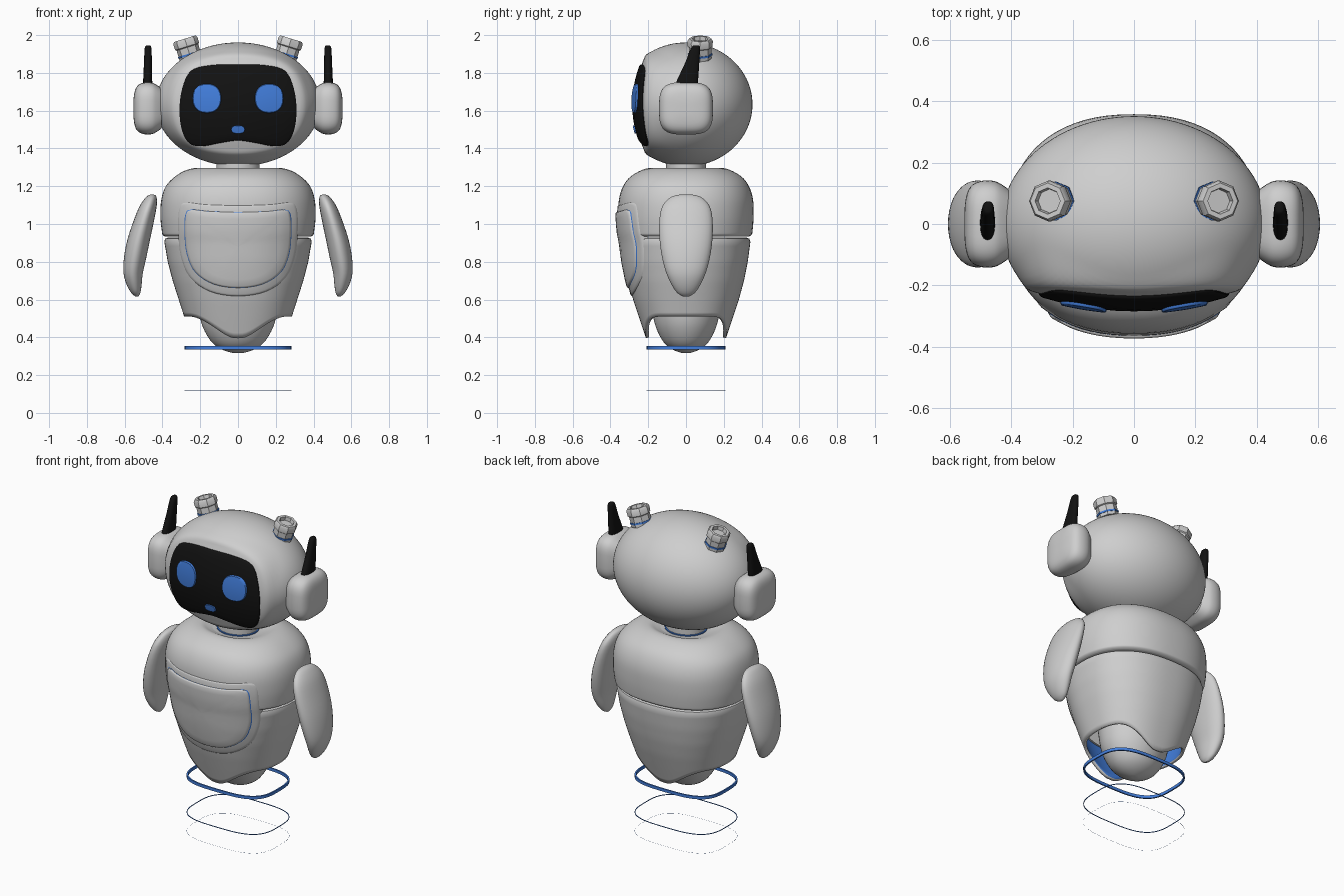
import bpy, bmesh, math
from mathutils import Vector, Matrix

if "Cube" in bpy.data.objects:
    bpy.data.objects.remove(bpy.data.objects["Cube"])


def material(name, rgb):
    m = bpy.data.materials.new(name)
    m.diffuse_color = (*rgb, 1)
    m.use_nodes = True
    m.node_tree.nodes["Principled BSDF"].inputs["Base Color"].default_value = m.diffuse_color
    return m


SHELL = material("light grey shell", (0.62, 0.62, 0.62))
BLACK = material("gloss black", (0.006, 0.006, 0.006))
BLUE = material("glow blue", (0.055, 0.21, 0.72))


def finish(name, bm, mats):
    bmesh.ops.recalc_face_normals(bm, faces=bm.faces)
    me = bpy.data.meshes.new(name)
    bm.to_mesh(me)
    bm.free()
    for m in mats:
        me.materials.append(m)
    ob = bpy.data.objects.new(name, me)
    bpy.context.collection.objects.link(ob)
    return ob


def loft(name, rings, *mats, caps=(True, True), closed=False):
    """Skin a list of equally long point rings."""
    bm = bmesh.new()
    vs = [[bm.verts.new(p) for p in r] for r in rings]
    n = len(vs[0])
    pairs = list(zip(vs, vs[1:])) + ([(vs[-1], vs[0])] if closed else [])
    for a, b in pairs:
        for i in range(n):
            j = (i + 1) % n
            bm.faces.new((a[i], a[j], b[j], b[i]))
    if not closed:
        for use, ring in zip(caps, (vs[0], vs[-1])):
            if use:
                bm.faces.new(ring)
    return finish(name, bm, mats)


def curve(pts, steps=5, closed=False):
    """Smooth curve through points of any dimension."""
    n, out = len(pts), []
    get = lambda i: Vector(pts[i % n] if closed else pts[min(max(i, 0), n - 1)])
    for i in range(n if closed else n - 1):
        a, b, c, d = (get(i + k) for k in (-1, 0, 1, 2))
        for s in range(steps):
            t = s / steps
            out.append(b + 0.5 * t * ((c - a) + t * ((2 * a - 5 * b + 4 * c - d)
                                                     + t * (3 * (b - c) + d - a))))
    return out if closed else out + [get(n - 1)]


def oval(w, d, z, x=0, y=0, p=2.0, n=48):
    """Superellipse ring."""
    f = lambda v: math.copysign(abs(v) ** (2 / p), v)
    return [Vector((x + w * f(math.cos(a)), y + d * f(math.sin(a)), z))
            for a in (2 * math.pi * i / n for i in range(n))]


def mirrored(half):
    """Close an outline given from the top centre to the bottom centre."""
    return half + [(-x, z) for x, z in half[-2:0:-1]]


def patch(name, outline, centre, surface, raise_by, mat, back=0.03):
    """Plate that follows surface(x, z) and has a softened rim."""
    rings = []
    for t, off in ((1, -back), (1, raise_by - 0.006), (0.985, raise_by - 0.002), (0.96, raise_by),
                   (0.8, raise_by), (0.6, raise_by), (0.4, raise_by), (0.2, raise_by), (0.02, raise_by)):
        ring = []
        for x, z in outline:
            px, pz = centre[0] + (x - centre[0]) * t, centre[1] + (z - centre[1]) * t
            ring.append((px, surface(px, pz) - off, pz))
        rings.append(ring)
    return loft(name, rings, mat)


def smooth(a, b, v):
    t = min(max((v - a) / (b - a), 0), 1)
    return t * t * (3 - 2 * t)


# ---- head: ellipsoid with a flattened, slightly domed face
HZ = 1.633
face = lambda x, z: -0.285 + 0.5 * x * x + 0.9 * (z - HZ) ** 2
bm = bmesh.new()
bmesh.ops.create_uvsphere(bm, u_segments=96, v_segments=64, radius=1)
for v in bm.verts:
    v.co = (v.co.x * 0.435, v.co.y * 0.352, v.co.z * 0.328 + HZ)
    if v.co.y < 0:
        s = ((abs(v.co.x) / 0.36) ** 3 + (abs(v.co.z - HZ) / 0.27) ** 3) ** (1 / 3)
        m = 1 - smooth(0.88, 1.06, s)
        v.co.y += m * (face(v.co.x, v.co.z) + 0.01 - v.co.y)
finish("head", bm, [SHELL])

# ---- face screen, eyes, mouth
screen = mirrored([(0, 1.845), (0.15, 1.84), (0.25, 1.81), (0.295, 1.72), (0.31, 1.6),
                   (0.295, 1.49), (0.255, 1.425), (0.19, 1.412), (0.1, 1.428), (0, 1.442)])
patch("face_screen", curve(screen, 4, True), (0, HZ), face, 0.0, BLACK)


def disc(cx, cz, rx, rz, p):
    return [(q.x, q.y) for q in oval(rx, rz, 0, cx, cz, p, 32)]


for side, s in (("right", 1), ("left", -1)):
    patch(side + "_eye", disc(s * 0.165, 1.665, 0.075, 0.077, 2.3), (s * 0.165, 1.665),
          face, 0.009, BLUE, 0.005)
patch("mouth", disc(0, 1.5, 0.036, 0.021, 2.6), (0, 1.5), face, 0.008, BLUE, 0.005)

# ---- body shells: (height, half width, half depth)
UPPER = [(1.275, 0.14, 0.125), (1.285, 0.17, 0.15), (1.297, 0.215, 0.185), (1.285, 0.275, 0.235),
         (1.25, 0.335, 0.295), (1.2, 0.382, 0.333), (1.13, 0.406, 0.355), (1.04, 0.411, 0.358),
         (0.96, 0.403, 0.352), (0.942, 0.398, 0.347), (0.933, 0.385, 0.333)]
LOWER = [(0.928, 0.37, 0.32), (0.922, 0.386, 0.335), (0.905, 0.39, 0.341), (0.8, 0.372, 0.327),
         (0.7, 0.346, 0.307), (0.6, 0.314, 0.28), (0.5, 0.282, 0.247), (0.39, 0.24, 0.21)]
P = 2.3


def girth(z):
    table = UPPER[5:9] + LOWER[2:]
    for a, b in zip(table, table[1:]):
        if z >= b[0]:
            break
    t = (a[0] - z) / (a[0] - b[0])
    return a[1] + (b[1] - a[1]) * t, a[2] + (b[2] - a[2]) * t


def chest(x, z):
    w, d = girth(z)
    return -d * max(1 - (abs(x) / w) ** P, 0.02) ** (1 / P)


loft("upper_torso", [oval(w, d, z, p=P, n=72) for z, w, d in curve(UPPER, 4)], SHELL)

# skirt: hem is low at front and back, cut high at the sides; blue lining
rings = [oval(w, d, z, p=P, n=96) for z, w, d in LOWER[:3]]
for k in range(1, 19):
    ring = []
    for q in oval(1, 1, 0, p=P, n=96):
        hem = 0.395 + 0.115 * smooth(0.05, 0.9, abs(q.x))
        z = 0.905 + (hem - 0.905) * k / 18
        w, d = girth(z)
        ring.append((q.x * w, q.y * d, z))
    rings.append(ring)
skirt = loft("lower_torso", rings, SHELL, BLUE, caps=(True, False))
mod = skirt.modifiers.new("thickness", "SOLIDIFY")
mod.thickness, mod.offset, mod.material_offset = 0.018, -1, 1

# rounded base inside the skirt
base = [(0.62, 0.215, 0.19), (0.5, 0.2, 0.172), (0.43, 0.175, 0.15), (0.37, 0.135, 0.115),
        (0.335, 0.085, 0.07), (0.318, 0.03, 0.025), (0.316, 0.004, 0.004)]
loft("base_bowl", [oval(w, d, z) for z, w, d in curve(base, 3)], SHELL)

# neck with a thin lit ring
loft("neck", [oval(0.115, 0.105, z) for z in (1.25, 1.34)], SHELL)
loft("neck_ring", [oval(0.123, 0.112, z) for z in (1.26, 1.281)], BLUE)

# ---- chest: raised surround, lit gap, pocket panel
pocket = mirrored([(0, 1.062), (0.15, 1.066), (0.245, 1.074), (0.275, 1.05), (0.28, 0.95),
                   (0.268, 0.84), (0.225, 0.745), (0.13, 0.682), (0, 0.662)])
pocket = [(q.x, q.y) for q in curve(pocket, 4, True)]
grow = lambda k, kz: [(x * k, 0.88 + (z - 0.88) * kz) for x, z in pocket]
patch("chest_surround", grow(1.13, 1.2), (0, 0.88), chest, 0.007, SHELL)
patch("chest_glow", grow(1.02, 1.02), (0, 0.88), chest, 0.009, BLUE)
patch("chest_panel", pocket, (0, 0.88), chest, 0.016, SHELL)

# ---- paired parts
ARM = [(1.157, 0.455, 0.006, 0.02), (1.145, 0.458, 0.026, 0.075), (1.1, 0.474, 0.044, 0.122),
       (1.03, 0.495, 0.053, 0.14), (0.92, 0.525, 0.06, 0.14), (0.82, 0.545, 0.059, 0.126),
       (0.74, 0.555, 0.051, 0.104), (0.68, 0.55, 0.04, 0.077), (0.635, 0.541, 0.024, 0.046),
       (0.615, 0.535, 0.006, 0.012)]
EAR = [(0.405, 0.11), (0.43, 0.128), (0.455, 0.14), (0.49, 0.142), (0.525, 0.13),
       (0.545, 0.1), (0.553, 0.05), (0.554, 0.005)]
ANTENNA = [(1.72, 0.478, 0, 0.024, 0.06), (1.76, 0.478, 0.008, 0.024, 0.056),
           (1.85, 0.477, 0.032, 0.021, 0.038), (1.93, 0.476, 0.05, 0.018, 0.024),
           (1.945, 0.476, 0.054, 0.01, 0.014)]
CAP = [(0.06, -0.11), (0.06, -0.048), (0.066, -0.043), (0.067, -0.012), (0.059, 0),
       (0.043, 0), (0.039, -0.022)]

for side, s in (("right", 1), ("left", -1)):
    loft(side + "_arm", [oval(w, d, z, s * x, n=32) for z, x, w, d in curve(ARM, 3)], SHELL)
    # ear pod: rounded square swept outwards along x
    loft(side + "_ear_pod", [[(s * x, q.x, 1.612 + q.y * 0.97) for q in oval(r, r, 0, p=3.4)]
                             for x, r in curve(EAR, 3)], SHELL)
    loft(side + "_antenna", [oval(w, d, z, s * x, y, 2.4, 24)
                             for z, x, y, w, d in curve(ANTENNA, 3)], BLACK)
    # eight-sided hollow cap on the crown, leaning outwards
    place = Matrix.Translation((s * 0.282, 0.075, 1.981)) @ Matrix.Rotation(s * 0.3, 4, "Y")
    turn = lambda prof: [[place @ q for q in oval(r, r, h, n=8)] for r, h in prof]
    loft(side + "_crown_cap", turn(CAP), SHELL)
    loft(side + "_crown_glow", turn([(0.064, -0.092), (0.064, -0.082)]), BLUE)


# ---- hover rings: thin rounded-square bands
def band(name, z, height, wall):
    ring = lambda inset, h: oval(0.282 - inset, 0.208 - inset, h, p=3.2, n=64)
    loft(name, [ring(0, z), ring(0, z + height), ring(wall, z + height), ring(wall, z)],
         BLUE, closed=True)


band("hover_ring_upper", 0.335, 0.018, 0.008)
band("hover_ring_middle", 0.115, 0.004, 0.003)
band("hover_ring_ground", 0.0, 0.0006, 0.0006)

# ---- shading
for ob in bpy.context.scene.objects:
    ob.select_set(True)
bpy.context.view_layer.objects.active = skirt
bpy.ops.object.shade_smooth_by_angle(angle=math.radians(38))
